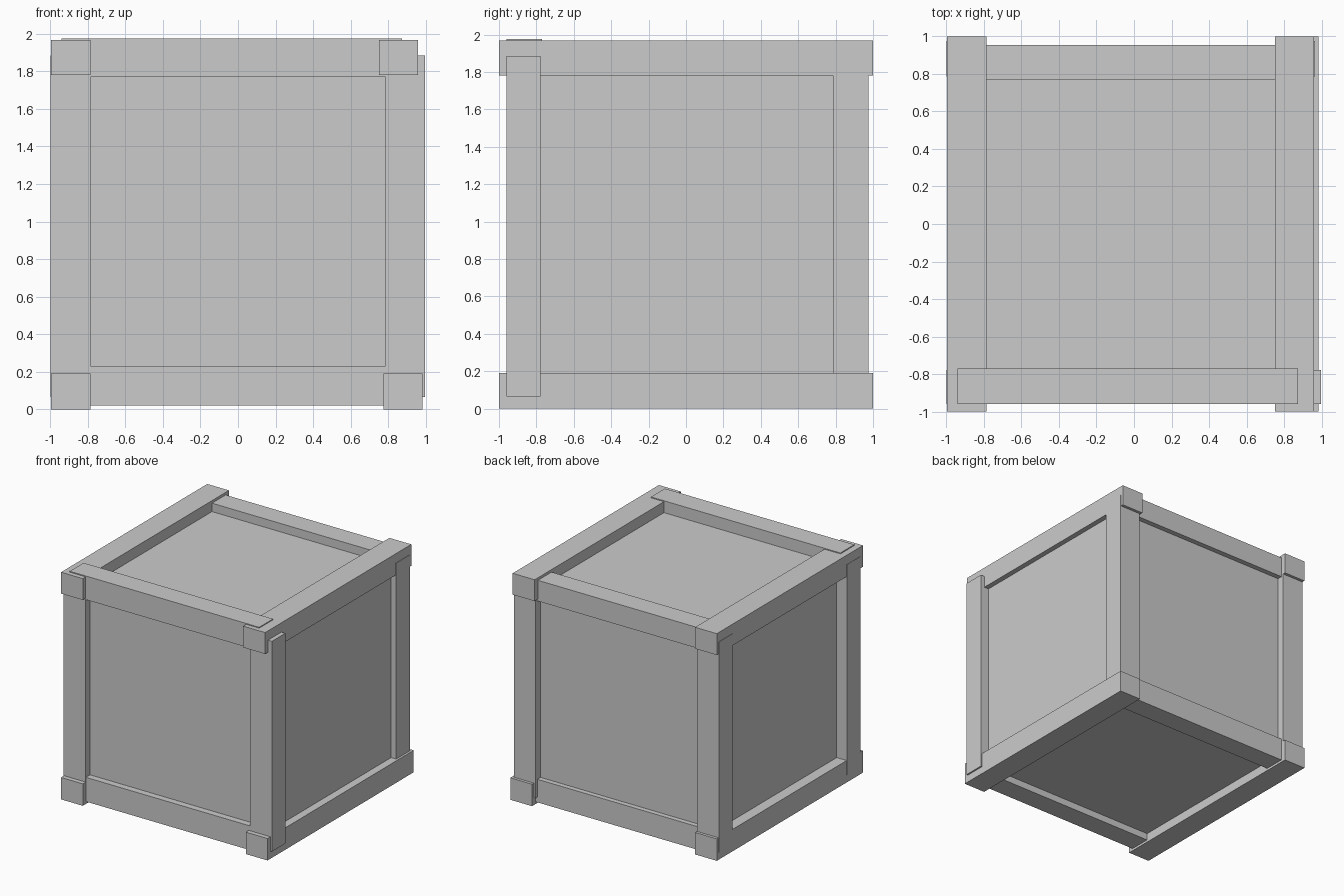
import bpy

if "Cube" in bpy.data.objects:
    bpy.data.objects.remove(bpy.data.objects["Cube"])


def beam(name, x, y, z):
    """Axis-aligned timber given by (min, max) along each axis."""
    bpy.ops.mesh.primitive_cube_add(size=1, location=[(a + b) / 2 for a, b in (x, y, z)])
    ob = bpy.context.object
    ob.name = name
    ob.scale = [b - a for a, b in (x, y, z)]
    bpy.ops.object.transform_apply(location=False, rotation=False, scale=True)
    return ob


# Inner box whose faces form the recessed panels
beam("crate_box", (-0.90, 0.915), (-0.90, 0.91), (0.08, 1.872))

# Full-length side rails running front to back
for name, x, z in (
    ("top_left_rail", (-0.995, -0.787), (1.782, 1.967)),
    ("top_right_rail", (0.75, 0.96), (1.782, 1.967)),
    ("bottom_left_rail", (-0.995, -0.787), (0.0, 0.19)),
    ("bottom_right_rail", (0.775, 0.983), (0.0, 0.19)),
):
    beam(name, x, (-1.0, 1.0), z)

# Cross rails running left to right
for name, x, y, z in (
    ("top_front_rail", (-0.94, 0.875), (-0.96, -0.77), (1.77, 1.975)),
    ("top_back_rail", (-0.89, 0.873), (0.768, 0.955), (1.765, 1.945)),
    ("bottom_front_rail", (-0.89, 0.873), (-0.957, -0.77), (0.02, 0.23)),
    ("bottom_back_rail", (-0.89, 0.873), (0.77, 0.953), (0.02, 0.22)),
):
    beam(name, x, y, z)

# Corner posts
for name, x, y in (
    ("front_left_post", (-0.998, -0.787), (-0.96, -0.777)),
    ("front_right_post", (0.785, 0.997), (-0.96, -0.777)),
    ("back_left_post", (-0.998, -0.787), (0.787, 0.975)),
    ("back_right_post", (0.757, 0.964), (0.787, 0.975)),
):
    beam(name, x, y, (0.065, 1.886))
